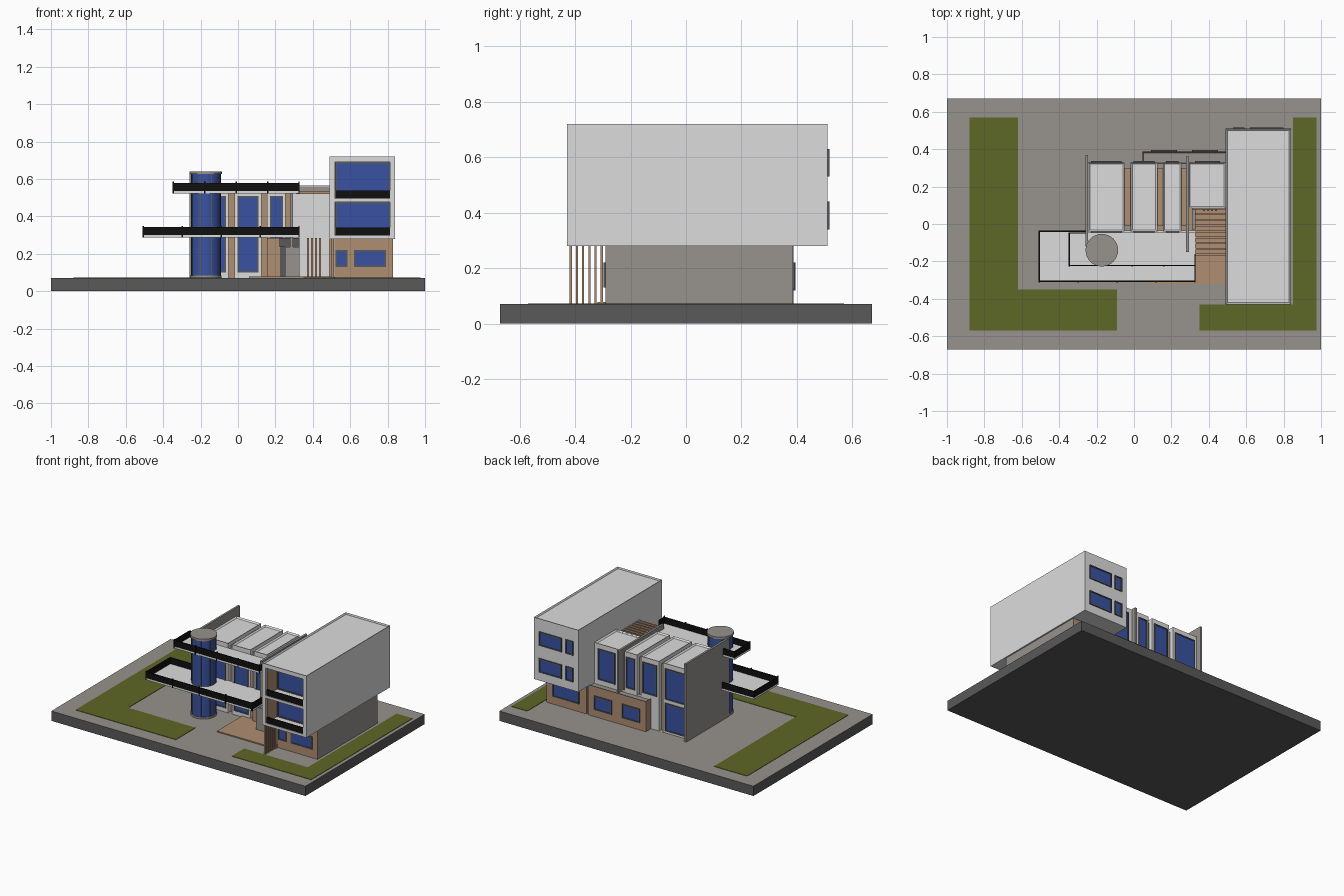
import bpy, bmesh
from math import pi, cos, sin

cube = bpy.data.objects.get("Cube")
if cube:
    bpy.data.objects.remove(cube, do_unlink=True)


def material(name, r, g, b):
    m = bpy.data.materials.new(name)
    m.use_nodes = True
    m.diffuse_color = (r, g, b, 1)
    bsdf = next(n for n in m.node_tree.nodes if n.type == 'BSDF_PRINCIPLED')
    bsdf.inputs["Base Color"].default_value = (r, g, b, 1)
    return m


white = material("white render", .72, .72, .72)
rim_gray = material("parapet gray", .42, .42, .42)
paving = material("paving gray", .31, .29, .27)
dark = material("dark gray", .1, .1, .1)
green = material("lawn green", .11, .135, .02)
blue = material("glass blue", .042, .085, .36)
brown = material("wood brown", .43, .27, .17)
black = material("railing black", .005, .005, .005)


def finish(name, bm, *mats):
    me = bpy.data.meshes.new(name)
    bm.to_mesh(me)
    bm.free()
    for m in mats:
        me.materials.append(m)
    ob = bpy.data.objects.new(name, me)
    bpy.context.collection.objects.link(ob)
    return ob


def add_box(bm, x, y, z):
    """Add a box spanning the three (low, high) ranges."""
    vs = bmesh.ops.create_cube(bm, size=1)["verts"]
    for v in vs:
        v.co = [(r[0] + r[1]) / 2 + c * (r[1] - r[0]) for c, r in zip(v.co, (x, y, z))]


def box(name, x, y, z, mat):
    bm = bmesh.new()
    add_box(bm, x, y, z)
    return finish(name, bm, mat)


def boxes(name, spans, mat):
    bm = bmesh.new()
    for s in spans:
        add_box(bm, *s)
    return finish(name, bm, mat)


def roofed(name, x, y, z, wall, rim, roof, width=.013, depth=.01):
    """Box whose top is inset and sunk behind a parapet."""
    bm = bmesh.new()
    add_box(bm, x, y, z)
    bm.normal_update()
    top = max(bm.faces, key=lambda f: f.calc_center_median().z)
    ring = bmesh.ops.inset_region(bm, faces=[top], thickness=width)["faces"]
    for f in ring:
        f.material_index = 1
    top.material_index = 2
    bmesh.ops.translate(bm, verts=top.verts, vec=(0, 0, -depth))
    return finish(name, bm, wall, rim, roof)


def window(name, x, z, y, side, t=.008):
    """Framed pane on a wall at y; side is -1 for front, 1 for back."""
    ys = lambda a, b: tuple(sorted((y + side * a, y + side * b)))
    e = ys(-.004, .007)
    boxes(name + "_frame", [((x[0], x[0] + t), e, z), ((x[1] - t, x[1]), e, z),
                            (x, e, (z[0], z[0] + t)), (x, e, (z[1] - t, z[1]))], dark)
    box(name + "_glass", x, ys(-.004, .003), z, blue)


# Ground plate: paved top, dark sides
base = box("ground_plate", (-1, 1), (-.67, .67), (0, .07), dark)
base.data.materials.append(paving)
for p in base.data.polygons:
    p.material_index = int(p.normal.z > .5)

boxes("lawn", [((-.88, -.62), (-.57, .57), (.068, .073)),
               ((-.62, -.09), (-.57, -.35), (.068, .073)),
               ((.85, .975), (-.57, .57), (.068, .073)),
               ((.35, .85), (-.57, -.43), (.068, .073))], green)
box("entrance_deck", (.06, .515), (-.32, .09), (.068, .078), brown)

# Right wing, ground floor: wood ends, gray outer side
lower = box("lower_wing", (.515, .83), (-.29, .385), (.07, .282), brown)
lower.data.materials.append(paving)
for p in lower.data.polygons:
    p.material_index = int(p.normal.x > .5)
window("lower_wing_window_small", (.52, .585), (.13, .22), -.29, -1)
window("lower_wing_window_wide", (.62, .79), (.13, .22), -.29, -1)
window("lower_wing_back_window", (.57, .78), (.125, .22), .385, 1)

# Right wing, upper floors: solid rear and an open loggia at the front
W, Y, Z = (.49, .84), (-.43, .51), (.28, .72)
roofed("upper_wing_roof", W, Y, (.69, Z[1]), white, rim_gray, white, .015, .008)
box("upper_wing_core", W, (-.30, Y[1]), (Z[0], .69), white)
loggia = (Y[0], -.30)
boxes("loggia_frame", [((.49, .518), loggia, (.28, .69)), ((.814, .84), loggia, (.28, .69)),
                       ((.518, .814), loggia, (.28, .298)),
                       ((.518, .814), loggia, (.476, .494))], white)
for i, (lo, hi) in enumerate([(.298, .476), (.494, .69)]):
    box(f"loggia_wood_lining_{i}", (.518, .522), (-.415, -.30), (lo, hi), brown)
    window(f"loggia_window_{i}", (.522, .814), (lo, hi), -.30, -1)
    box(f"loggia_railing_{i}", (.522, .814), (-.425, -.418), (lo, lo + .043), black)
    z = (.34 + i * .19, .44 + i * .19)
    window(f"wing_back_wide_{i}", (.62, .8), z, .51, 1)
    window(f"wing_back_narrow_{i}", (.53, .59), z, .51, 1)

# Wooden slat screens
boxes("side_slat_screen", [((.498, .512), (y, y + .008), (.07, .28))
                           for y in [-.42 + i * .0225 for i in range(6)]], brown)
boxes("entrance_slat_screen", [((x, x + .01), (.07, .084), (.07, .285))
                               for x in [.37 + i * .021 for i in range(4)]], brown)

# Left block: wood core with four white bays
box("core", (-.245, .285), (-.01, .30), (.07, .54), brown)
bays = [(-.245, -.05), (-.018, .125), (.155, .255)]
for i, (a, b) in enumerate(bays):
    roofed(f"bay_{i}", (a, b), (-.04, .33), (.07, .565), white, white, white)
    window(f"bay_front_window_{i}", (a + .016, b - .015), (.1, .51), -.04, -1)
    window(f"bay_back_window_{i}", (a + .016, b - .016), (.31, .53), .33, 1)
window("bay_back_lower_window", (-.23, -.066), (.085, .285), .33, 1)
roofed("link_bay", (.29, .49), (.085, .33), (.07, .565), white, white, white)
window("link_back_window", (.325, .46), (.31, .53), .33, 1)
box("left_fin_wall", (-.26, -.245), (-.12, .37), (.07, .625), paving)
box("right_fin_wall", (.278, .293), (-.15, .36), (.07, .57), paving)

# Rear single storey extension
roofed("rear_extension", (.045, .5), (.32, .388), (.07, .285), brown, brown, paving, .01, .012)
window("rear_window_a", (.09, .23), (.12, .22), .388, 1)
window("rear_window_b", (.31, .45), (.12, .22), .388, 1)

# Entrance
box("entrance_wood_wall", (.155, .24), (-.06, -.04), (.07, .285), brown)
box("entrance_screen", (.25, .33), (-.155, -.135), (.07, .235), paving)
box("entrance_transom", (.222, .33), (-.13, -.11), (.235, .285), dark)
box("entrance_door", (.225, .278), (-.068, -.058), (.078, .235), dark)

# Pergola between the two blocks
boxes("pergola_slats", [((.33, .49), (y, y + .011), (.52, .535))
                        for y in [-.17 + i * .031 for i in range(8)]], brown)
boxes("pergola_beam", [((.31, .33), (-.03, .09), (.52, .545)),
                       ((.31, .49), (.077, .09), (.52, .56))], paving)


# Balconies: slab plus solid railing with posts
def balcony(name, x0, x1, y0, y1, z, stub):
    box(name + "_slab", (x0, x1), (y0, y1), (z, z + .013), white)
    t, r, post = .007, (z + .012, z + .057), (z, z + .063)
    spans = [((x0, x1), (y0, y0 + t), r), ((x0, x0 + t), (y0, y1), r),
             ((x0, stub), (y1 - t, y1), r), ((x1 - t, x1), (y0, -.16), r)]
    n = 5
    for i in range(n):
        x = x0 + (x1 - x0 - t) * i / (n - 1)
        spans.append(((x, x + t), (y0 - .003, y0 + t), post))
    boxes(name + "_railing", spans, black)


balcony("lower_balcony", -.51, .33, -.31, -.035, .286, -.26)
balcony("upper_balcony", -.35, .33, -.225, -.045, .522, -.26)

# Round glazed stair tower
CX, CY, R = -.172, -.14, .08


def drum(name, radius, z0, z1, mat):
    bm = bmesh.new()
    bmesh.ops.create_cone(bm, cap_ends=True, segments=32, radius1=radius,
                          radius2=radius, depth=z1 - z0)
    bmesh.ops.translate(bm, verts=bm.verts, vec=(CX, CY, (z0 + z1) / 2))
    ob = finish(name, bm, mat)
    for p in ob.data.polygons:
        p.use_smooth = abs(p.normal.z) < .5
    for e in ob.data.edges:
        a, b = (ob.data.vertices[i].co.z for i in e.vertices)
        e.use_edge_sharp = abs(a - b) < 1e-5


drum("tower_glass", R, .07, .63, blue)
drum("tower_cap", R + .007, .625, .64, paving)
drum("tower_plinth", R + .005, .07, .083, paving)
mullions = []
for i in range(8):
    x, y = CX + R * cos(i * pi / 4 + .4), CY + R * sin(i * pi / 4 + .4)
    mullions.append(((x - .003, x + .003), (y - .003, y + .003), (.08, .628)))
boxes("tower_mullions", mullions, dark)
